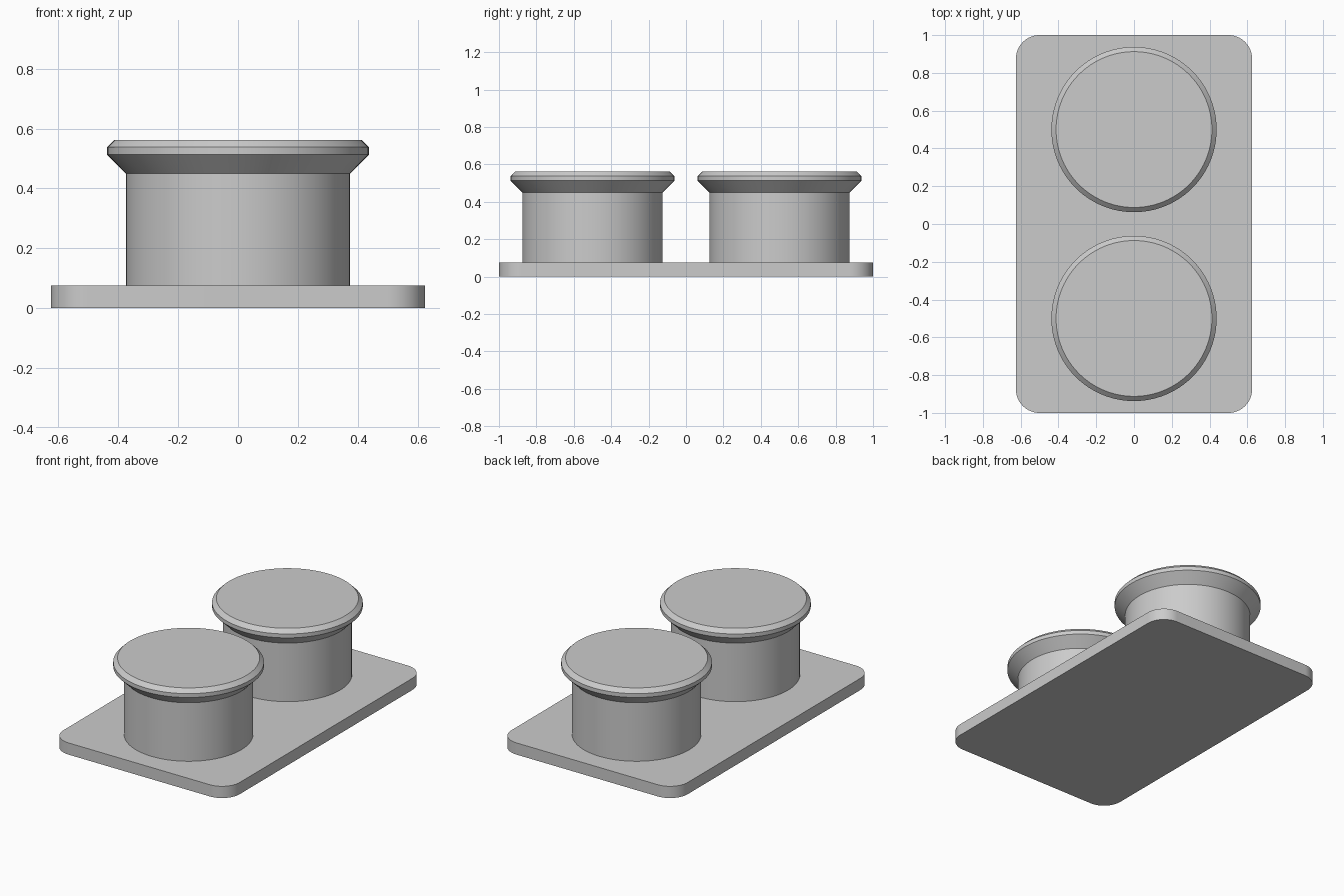
import bpy
import bmesh
from math import cos, sin, pi, radians

cube = bpy.data.objects.get("Cube")
if cube:
    bpy.data.objects.remove(cube, do_unlink=True)

GREY = (0.6, 0.6, 0.6, 1.0)
metal = bpy.data.materials.new("plain_grey")
metal.use_nodes = True
metal.diffuse_color = GREY
metal.node_tree.nodes["Principled BSDF"].inputs["Base Color"].default_value = GREY

PLATE_TOP = 0.075


def loft(name, rings, location=(0, 0, 0)):
    """Skin a stack of matching closed outlines and cap both ends."""
    bm = bmesh.new()
    loops = [[bm.verts.new(p) for p in ring] for ring in rings]
    count = len(loops[0])
    for low, high in zip(loops, loops[1:]):
        for i in range(count):
            j = (i + 1) % count
            bm.faces.new((low[i], low[j], high[j], high[i]))
    bm.faces.new(loops[0][::-1])
    bm.faces.new(loops[-1])
    mesh = bpy.data.meshes.new(name)
    bm.to_mesh(mesh)
    bm.free()
    mesh.materials.append(metal)
    obj = bpy.data.objects.new(name, mesh)
    obj.location = location
    bpy.context.collection.objects.link(obj)
    bpy.ops.object.select_all(action='DESELECT')
    obj.select_set(True)
    bpy.context.view_layer.objects.active = obj
    bpy.ops.object.shade_smooth_by_angle(angle=radians(30))
    return obj


def circle(radius, z, steps=96):
    return [(radius * cos(2 * pi * i / steps), radius * sin(2 * pi * i / steps), z)
            for i in range(steps)]


def rounded_rectangle(half_x, half_y, radius, z, steps=16):
    points = []
    for corner, (sx, sy) in enumerate([(1, 1), (-1, 1), (-1, -1), (1, -1)]):
        for i in range(steps + 1):
            a = (corner + i / steps) * pi / 2
            points.append((sx * (half_x - radius) + radius * cos(a),
                           sy * (half_y - radius) + radius * sin(a), z))
    return points


# Base plate with rounded corners
loft("base_plate", [rounded_rectangle(0.625, 1.0, 0.125, z) for z in (0, PLATE_TOP)])

# Two posts, each with a flared and chamfered rim
post_profile = [(0.375, PLATE_TOP), (0.375, 0.45), (0.4375, 0.5125),
                (0.4375, 0.5375), (0.4125, 0.5625)]
for name, y in (("front_bollard", -0.5), ("back_bollard", 0.5)):
    loft(name, [circle(r, z) for r, z in post_profile], (0, y, 0))
